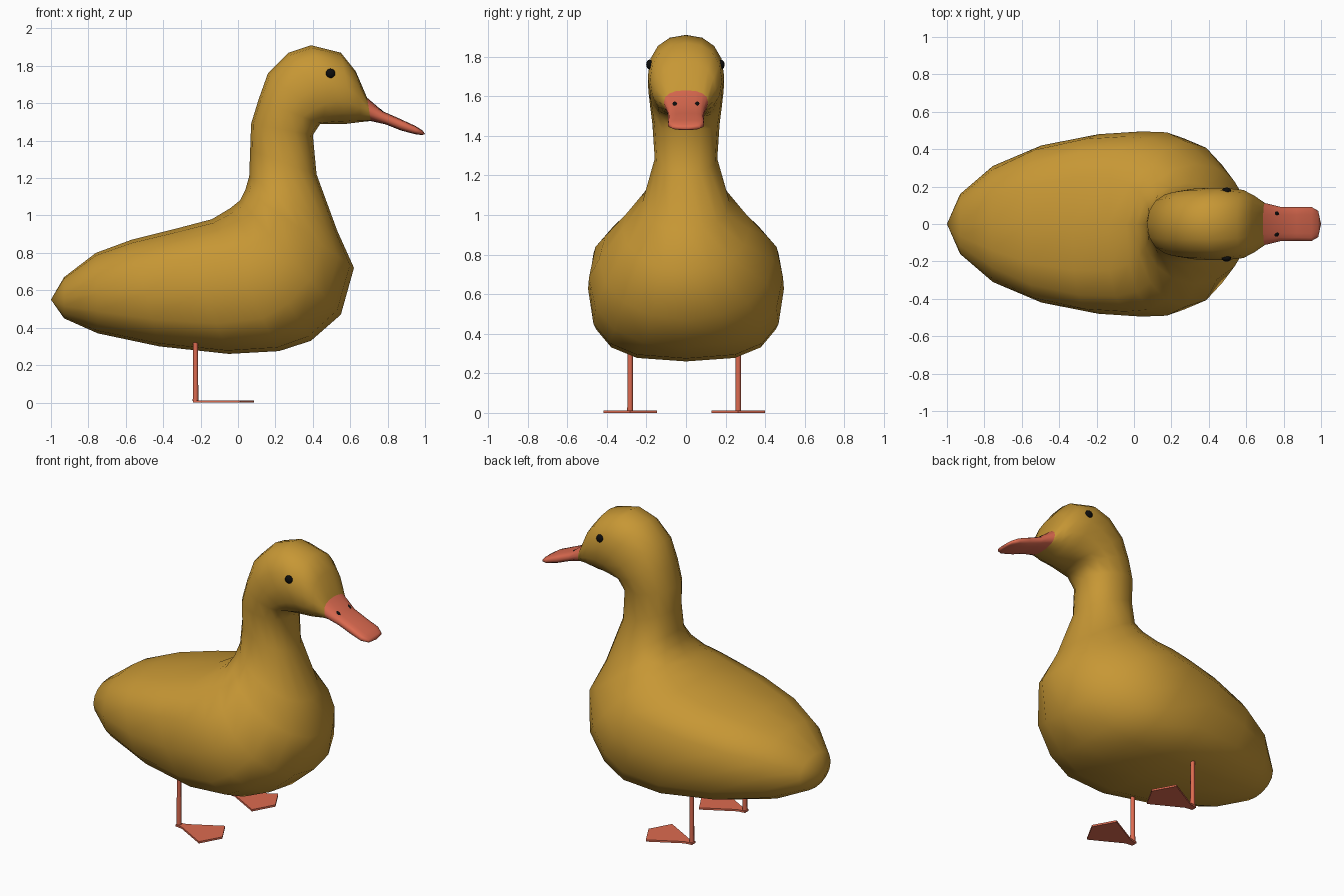
import bpy, bmesh, math
from mathutils import Vector

if "Cube" in bpy.data.objects:
    bpy.data.objects.remove(bpy.data.objects["Cube"])


def material(name, rgb):
    m = bpy.data.materials.new(name)
    m.diffuse_color = (*rgb, 1)
    m.use_nodes = True
    m.node_tree.nodes["Principled BSDF"].inputs["Base Color"].default_value = m.diffuse_color
    return m


OCHRE = material("ochre feathers", (0.57, 0.31, 0.035))
ORANGE = material("coral orange", (0.72, 0.145, 0.08))
BLACK = material("black", (0.004, 0.004, 0.004))


def finish(bm, name, mat, angle=60):
    bmesh.ops.recalc_face_normals(bm, faces=bm.faces)
    me = bpy.data.meshes.new(name)
    bm.to_mesh(me)
    bm.free()
    me.materials.append(mat)
    ob = bpy.data.objects.new(name, me)
    bpy.context.collection.objects.link(ob)
    bpy.ops.object.select_all(action='DESELECT')
    ob.select_set(True)
    bpy.context.view_layer.objects.active = ob
    bpy.ops.object.shade_smooth_by_angle(angle=math.radians(angle))
    return ob


def loft(name, rings, mat, start=None, end=None, sides=16):
    """Skin rings: (upper x, upper z, lower x, lower z, half width, squareness)."""
    bm = bmesh.new()
    loops = []
    for ux, uz, lx, lz, w, power in rings:
        loop = []
        for i in range(sides):
            a = 2 * math.pi * i / sides
            c, s = math.cos(a), math.sin(a)
            c = math.copysign(abs(c) ** (2 / power), c)
            s = math.copysign(abs(s) ** (2 / power), s)
            t = (1 - c) / 2
            loop.append(bm.verts.new((ux + (lx - ux) * t, w * s, uz + (lz - uz) * t)))
        loops.append(loop)
    for p, q in zip(loops, loops[1:]):
        for i in range(sides):
            j = (i + 1) % sides
            bm.faces.new((p[i], p[j], q[j], q[i]))
    for tip, loop in ((start, loops[0]), (end, loops[-1])):
        if tip:
            v = bm.verts.new(tip)
            for i in range(sides):
                bm.faces.new((v, loop[i], loop[(i + 1) % sides]))
    return finish(bm, name, mat)


def pebble(name, loc, size, mat, tilt=0):
    """Small flattened ball for eyes and nostrils."""
    bm = bmesh.new()
    bmesh.ops.create_uvsphere(bm, u_segments=12, v_segments=8, radius=1)
    ob = finish(bm, name, mat)
    ob.location, ob.scale = loc, size
    ob.rotation_euler.y = tilt
    return ob


# Body, neck and head in one continuous skin from tail to bill root
bill_root = (0.69, 1.63, 0.71, 1.505, 0.112, 2.4)
loft("body_neck_head", [
    (-0.93, 0.67, -0.93, 0.45, 0.16, 2.1),
    (-0.76, 0.80, -0.75, 0.37, 0.31, 2.4),
    (-0.57, 0.87, -0.42, 0.30, 0.42, 2.7),
    (-0.33, 0.93, -0.05, 0.26, 0.48, 2.9),
    (-0.14, 0.98, 0.22, 0.275, 0.495, 2.8),
    (-0.04, 1.04, 0.39, 0.33, 0.49, 2.3),
    (0.01, 1.08, 0.55, 0.47, 0.44, 2.05),
    (0.04, 1.14, 0.62, 0.72, 0.32, 2.05),
    (0.06, 1.21, 0.53, 0.92, 0.22, 2.1),
    (0.065, 1.35, 0.42, 1.22, 0.158, 2.2),
    (0.07, 1.49, 0.40, 1.43, 0.17, 2.2),
    (0.11, 1.62, 0.44, 1.49, 0.182, 2.25),
    (0.16, 1.76, 0.50, 1.49, 0.19, 2.25),
    (0.27, 1.87, 0.55, 1.49, 0.193, 2.25),
    (0.39, 1.91, 0.58, 1.49, 0.193, 2.25),
    (0.55, 1.87, 0.62, 1.495, 0.182, 2.25),
    (0.63, 1.77, 0.66, 1.50, 0.15, 2.25),
    bill_root], OCHRE, start=(-1, 0, 0.55))

# Flat bill
loft("bill", [
    bill_root,
    (0.775, 1.557, 0.79, 1.487, 0.092, 3),
    (0.87, 1.515, 0.87, 1.455, 0.09, 3.2),
    (0.95, 1.478, 0.945, 1.435, 0.092, 3.2),
    (0.985, 1.456, 0.985, 1.43, 0.07, 3)], ORANGE, end=(1, 0, 1.436))

# Webbed foot outline, toes pointing forward (+x)
FOOT = [(-0.24, -0.018), (-0.19, -0.025), (0.01, -0.135), (0.085, 0),
        (0.01, 0.135), (-0.19, 0.025), (-0.24, 0.018)]

for side, label in ((-1, "right"), (1, "left")):
    y = 0.273 * side - 0.009
    # Leg
    bm = bmesh.new()
    bmesh.ops.create_cone(bm, cap_ends=True, segments=8, radius1=0.015,
                          radius2=0.013, depth=0.33)
    bmesh.ops.translate(bm, verts=bm.verts, vec=Vector((-0.227, y, 0.173)))
    finish(bm, label + "_leg", ORANGE)
    # Foot
    bm = bmesh.new()
    face = bm.faces.new([bm.verts.new((px, y + py, 0)) for px, py in FOOT])
    top = bmesh.ops.extrude_face_region(bm, geom=[face])
    for v in top["geom"]:
        if isinstance(v, bmesh.types.BMVert):
            v.co.z = 0.012
    finish(bm, label + "_foot", ORANGE, 30)
    # Eye and nostril
    pebble(label + "_eye", (0.495, 0.181 * side - 0.003, 1.76), (0.025, 0.017, 0.025), BLACK)
    pebble(label + "_nostril", (0.757, 0.055 * side, 1.558), (0.022, 0.016, 0.012),
           BLACK, math.radians(35))
